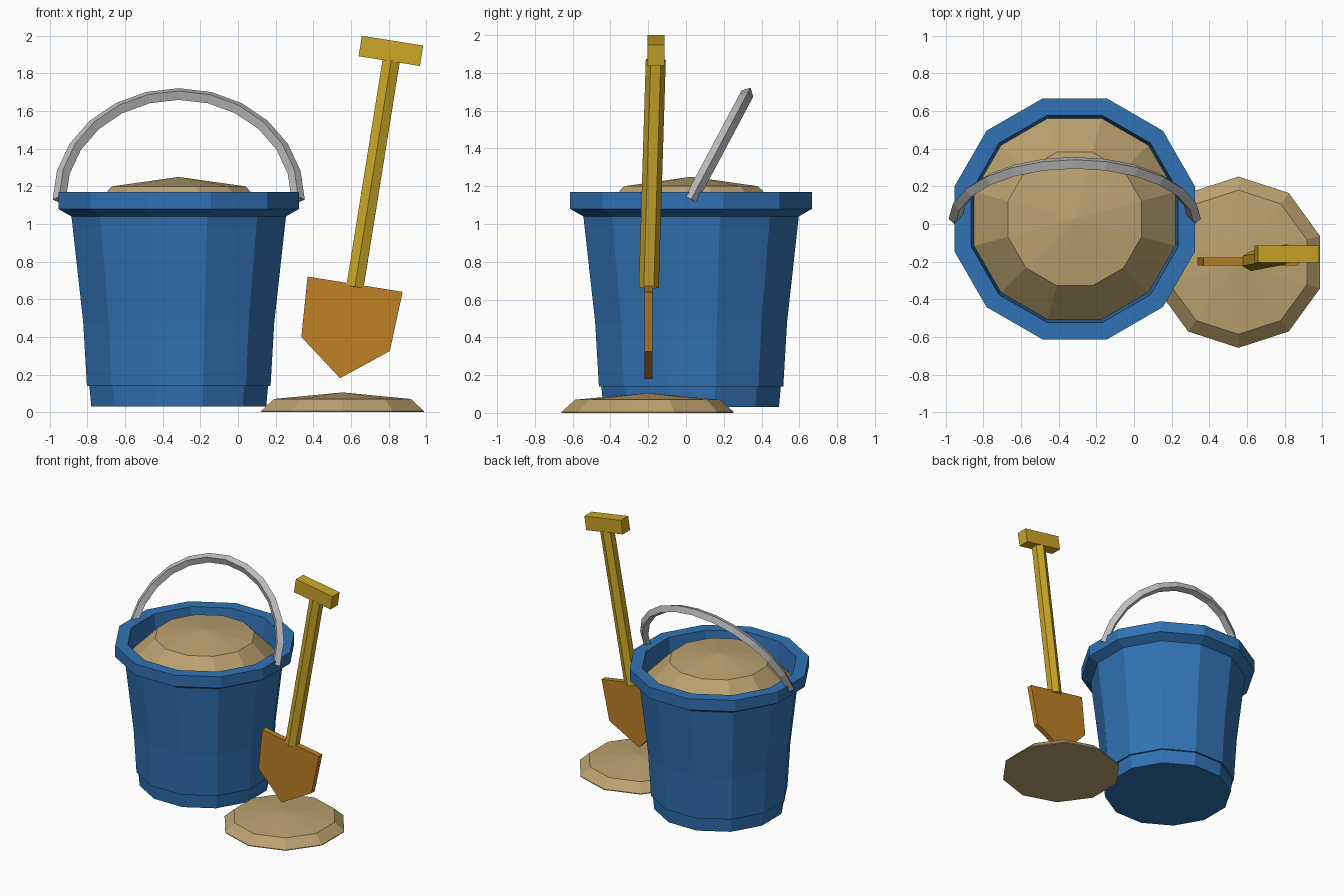
import bpy, bmesh, math
from mathutils import Vector, Matrix

cube = bpy.data.objects.get("Cube")
if cube:
    bpy.data.objects.remove(cube, do_unlink=True)


def material(name, rgb):
    m = bpy.data.materials.new(name)
    m.use_nodes = True
    m.diffuse_color = (*rgb, 1)
    bsdf = next(n for n in m.node_tree.nodes if n.type == 'BSDF_PRINCIPLED')
    bsdf.inputs["Base Color"].default_value = (*rgb, 1)
    return m


BLUE = material("bucket blue", (0.03, 0.17, 0.46))
SAND = material("sand", (0.50, 0.36, 0.16))
GREY = material("handle grey", (0.52, 0.52, 0.53))
YELLOW = material("shaft yellow", (0.60, 0.38, 0.02))
ORANGE = material("blade orange", (0.52, 0.22, 0.02))


def finish(name, bm, mat):
    bmesh.ops.recalc_face_normals(bm, faces=bm.faces)
    mesh = bpy.data.meshes.new(name)
    bm.to_mesh(mesh)
    bm.free()
    mesh.materials.append(mat)
    ob = bpy.data.objects.new(name, mesh)
    bpy.context.collection.objects.link(ob)
    return ob


def bridge(bm, a, b):
    for i in range(len(a)):
        j = (i + 1) % len(a)
        bm.faces.new((a[i], a[j], b[j], b[i]))


def lathe(name, profile, sides, start, centre, mat):
    """Turn (radius, height) pairs about z; a zero radius closes to a point."""
    bm = bmesh.new()
    rings = []
    for r, z in profile:
        angles = [start + math.tau * k / sides for k in range(sides)]
        rings.append([bm.verts.new((centre[0] + r * math.cos(a),
                                    centre[1] + r * math.sin(a), z)) for a in angles])
    for a, b in zip(rings, rings[1:]):
        bridge(bm, a, b)
    bm.faces.new(rings[0])
    bm.faces.new(rings[-1])
    bmesh.ops.remove_doubles(bm, verts=bm.verts, dist=1e-5)
    return finish(name, bm, mat)


# Bucket and its sand: twelve sides, widths given to the flats
SIDES = 12
BUCKET = (-0.315, 0.027)
HALF = math.pi / SIDES


def flats(profile):
    return [(r / math.cos(HALF), z) for r, z in profile]


lathe("bucket", flats([(0.465, 0.03), (0.475, 0.14), (0.488, 0.14), (0.508, 0.48),
                       (0.57, 1.04), (0.64, 1.08), (0.64, 1.17), (0.55, 1.17),
                       (0.53, 0.96)]), SIDES, HALF, BUCKET, BLUE)
lathe("bucket_sand", flats([(0.535, 1.01), (0.355, 1.2), (0, 1.25)]),
      SIDES, HALF, BUCKET, SAND)

# Sand heap beside the bucket
lathe("sand_heap", [(0.455, 0), (0.455, 0.006), (0.383, 0.07), (0, 0.105)],
      10, math.pi / 2, (0.555, -0.203), SAND)

# Carrying handle: a leaning half hoop with a diamond section
bm = bmesh.new()
lean = math.radians(28)
up = Vector((0, math.sin(lean), math.cos(lean)))
side = Vector((0, -math.cos(lean), math.sin(lean)))
pivot = Vector((*BUCKET, 1.13))
STEPS, HOOP, THICK = 12, 0.635, 0.035
rings = []
for k in range(STEPS + 1):
    a = math.pi * k / STEPS
    out = Vector((math.cos(a), 0, 0)) + up * math.sin(a)
    rings.append([bm.verts.new(pivot + out * HOOP + d * THICK)
                  for d in (out, side, -out, -side)])
for a, b in zip(rings, rings[1:]):
    bridge(bm, a, b)
bm.faces.new(rings[0])
bm.faces.new(rings[-1])
finish("bucket_handle", bm, GREY)

# Spade blade: a tapered, pointed plate
TILT = Matrix.Rotation(math.radians(9.1), 4, 'Y')
bm = bmesh.new()
outline = [(-0.256, 0), (0.256, 0), (0.238, -0.322), (0, -0.506), (-0.238, -0.322)]
front, back = [[bm.verts.new((x, y, z)) for x, z in outline] for y in (-0.022, 0.022)]
bridge(bm, front, back)
bm.faces.new(front)
bm.faces.new(back)
finish("spade_blade", bm, ORANGE).matrix_world = \
    Matrix.Translation((0.6225, -0.199, 0.68)) @ TILT

# Spade shaft: six-sided rod between blade and grip
low, high = Vector((0.62, -0.197, 0.665)), Vector((0.816, -0.16, 1.87))
axis = high - low
bm = bmesh.new()
bmesh.ops.create_cone(bm, cap_ends=True, segments=6, radius1=0.053, radius2=0.053,
                      depth=axis.length)
lean_x = Matrix.Rotation(-math.atan2(axis.y, axis.z), 4, 'X')
finish("spade_shaft", bm, YELLOW).matrix_world = \
    Matrix.Translation((low + high) / 2) @ lean_x @ TILT

# Spade grip: crossbar block
bm = bmesh.new()
bmesh.ops.create_cube(bm, size=1)
bmesh.ops.scale(bm, vec=(0.33, 0.092, 0.11), verts=bm.verts)
finish("spade_grip", bm, YELLOW).matrix_world = \
    Matrix.Translation((0.8125, -0.159, 1.92)) @ TILT
